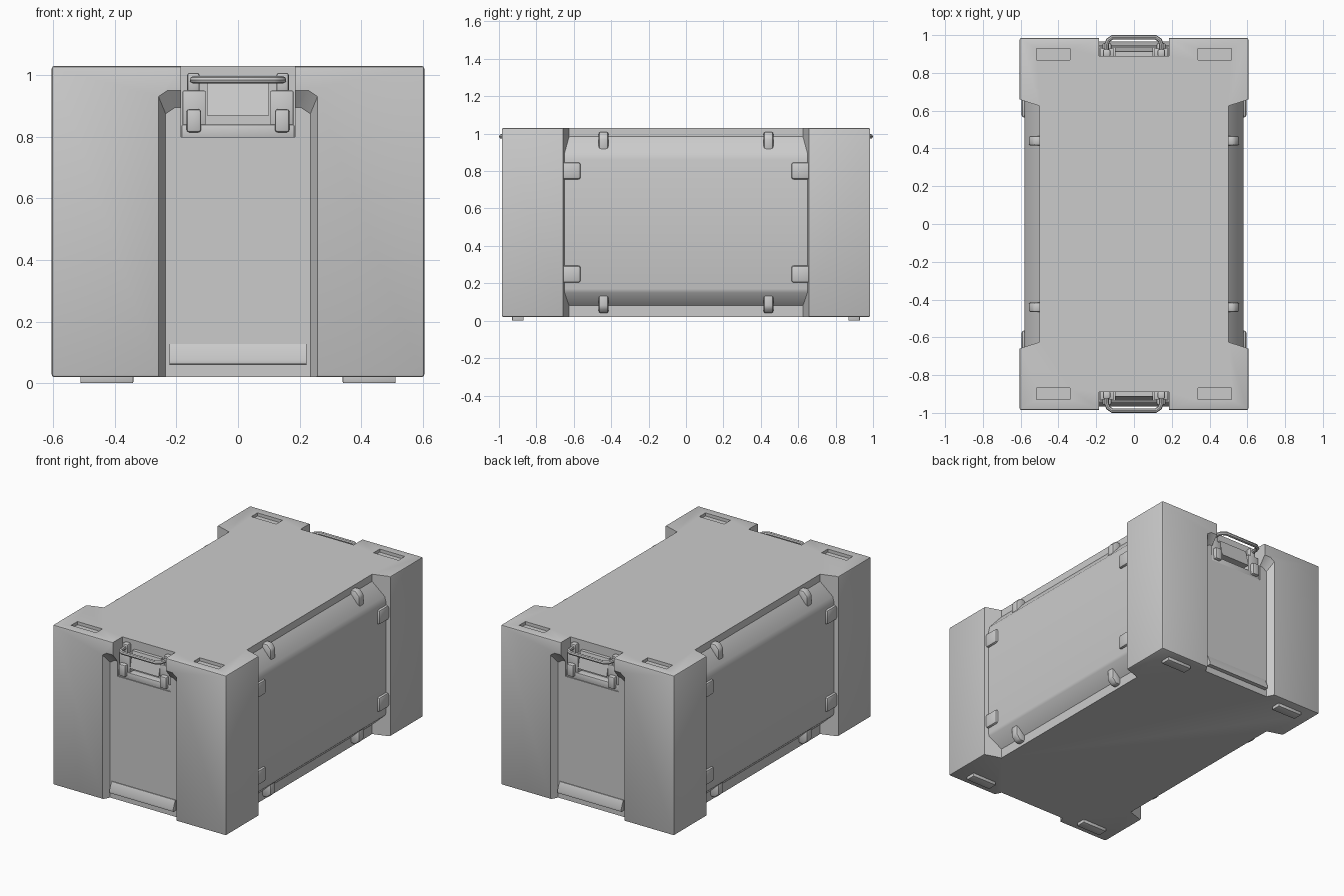
import bpy, bmesh
from mathutils import Vector

cube = bpy.data.objects.get("Cube")
if cube:
    bpy.data.objects.remove(cube, do_unlink=True)

grey = bpy.data.materials.new("light grey")
grey.use_nodes = True
tone = (0.6, 0.6, 0.6, 1)
grey.diffuse_color = tone
grey.node_tree.nodes["Principled BSDF"].inputs["Base Color"].default_value = tone

BOTTOM, TOP = 0.02, 1.03
MID = (BOTTOM + TOP) / 2


def finish(name, bm, bevel=0.0, segments=2):
    if bevel:
        bmesh.ops.bevel(bm, geom=bm.edges[:], offset=bevel, segments=segments,
                        profile=0.5, affect='EDGES', clamp_overlap=True)
    bmesh.ops.recalc_face_normals(bm, faces=bm.faces[:])
    mesh = bpy.data.meshes.new(name)
    bm.to_mesh(mesh)
    bm.free()
    mesh.materials.append(grey)
    obj = bpy.data.objects.new(name, mesh)
    bpy.context.scene.collection.objects.link(obj)
    return obj


def loft(name, ring_a, ring_b, bevel=0.0):
    """Solid between two matching rings of points."""
    bm = bmesh.new()
    a = [bm.verts.new(p) for p in ring_a]
    b = [bm.verts.new(p) for p in ring_b]
    bm.faces.new(a)
    bm.faces.new(b[::-1])
    n = len(a)
    for i in range(n):
        j = (i + 1) % n
        bm.faces.new((a[i], b[i], b[j], a[j]))
    return finish(name, bm, bevel)


def box(name, x0, x1, y0, y1, z0, z1, bevel=0.0):
    ring = [(x0, y0), (x1, y0), (x1, y1), (x0, y1)]
    return loft(name, [(x, y, z0) for x, y in ring], [(x, y, z1) for x, y in ring], bevel)


def span(s, a, b):
    """Ordered range mirrored by the sign s."""
    return sorted((s * a, s * b))


def cut(obj, cutters):
    for c in cutters:
        c.hide_render = True
        m = obj.modifiers.new("cut", 'BOOLEAN')
        m.operation, m.solver, m.object = 'DIFFERENCE', 'EXACT', c
    bpy.context.view_layer.update()
    graph = bpy.context.evaluated_depsgraph_get()
    mesh = bpy.data.meshes.new_from_object(obj.evaluated_get(graph))
    obj.modifiers.clear()
    obj.data = mesh
    for c in cutters:
        bpy.data.objects.remove(c, do_unlink=True)


parts = []

# Main case with waisted sides, end recesses, handle notches and top slots
case = box("case_body", -0.605, 0.605, -0.985, 0.985, BOTTOM, TOP, 0.008)
cutters = []
for s in (-1, 1):
    plan = [(s * 0.5, -0.625), (s * 0.5, 0.625), (s * 0.64, 0.67), (s * 0.64, -0.67)]
    cutters.append(loft("side_cutter", [(x, y, -0.1) for x, y in plan],
                        [(x, y, 1.2) for x, y in plan]))

    def end_ring(half, top, y):
        return [(-half, y, -0.1), (half, y, -0.1), (half, y, top - 0.02),
                (half - 0.03, y, top), (0.03 - half, y, top), (-half, y, top - 0.02)]
    cutters.append(loft("recess_cutter", end_ring(0.235, 0.895, s * 0.94),
                        end_ring(0.262, 0.96, s * 0.992)))
    cutters.append(box("notch_cutter", -0.185, 0.185, *span(s, 0.89, 1.1), 0.8, 1.2))
    for t in (-1, 1):
        cutters.append(box("slot_cutter", *span(t, 0.34, 0.515),
                           *span(s, 0.868, 0.93), TOP - 0.02, 1.2))
cut(case, cutters)
parts.append(case)

for s in (-1, 1):
    # Bulging side panel with sloped top and bottom
    prof = [(0.48, 0.08), (0.5, 0.08), (0.575, 0.15), (0.58, 0.17),
            (0.58, 0.86), (0.572, 0.9), (0.5, 0.985), (0.48, 0.985)]
    parts.append(loft("side_panel", [(s * x, -0.655, z) for x, z in prof],
                      [(s * x, 0.655, z) for x, z in prof]))
    for t in (-1, 1):
        # Wedge catches along the panel slopes
        wedge = [(0.48, 0.485), (0.53, 0.485), (0.556, 0.455), (0.557, 0.385), (0.48, 0.385)]
        for v in (-1, 1):
            y0, y1 = span(t, 0.415, 0.467)
            parts.append(loft("side_catch", [(s * x, y0, MID + v * z) for x, z in wedge],
                              [(s * x, y1, MID + v * z) for x, z in wedge], 0.012))
            # Corner pads on the panel
            z0, z1 = span(v, 0.23, 0.322)
            parts.append(box("corner_pad", *span(s, 0.55, 0.595), *span(t, 0.563, 0.675),
                             MID + z0, MID + z1, 0.014))
        # Feet
        parts.append(box("foot", *span(t, 0.34, 0.512), *span(s, 0.868, 0.93),
                         0, 0.04, 0.004))

for s in (-1, 1):
    # Sloped ledge at the base of the end recess
    ledge = [(0.93, 0.06), (0.965, 0.062), (0.967, 0.075), (0.945, 0.127), (0.93, 0.127)]
    parts.append(loft("end_ledge", [(-0.223, s * y, z) for y, z in ledge],
                      [(0.223, s * y, z) for y, z in ledge]))

    # Latch plate, centre flap, lugs and hinge blocks
    parts.append(box("latch_plate", -0.183, 0.183, *span(s, 0.88, 0.935), 0.795, 0.84, 0.004))
    flap = [(0.88, 0.87), (0.935, 0.87), (0.912, 0.975), (0.88, 0.975)]
    parts.append(loft("latch_flap", [(-0.1, s * y, z) for y, z in flap],
                      [(0.1, s * y, z) for y, z in flap]))
    for t in (-1, 1):
        parts.append(box("latch_lug", *span(t, 0.105, 0.18), *span(s, 0.88, 0.93),
                         0.835, 0.95, 0.004))
        parts.append(box("hinge_block", *span(t, 0.12, 0.167), *span(s, 0.9, 0.957),
                         0.815, 0.89, 0.008))
        parts.append(box("handle_knob", *span(t, 0.125, 0.165), *span(s, 0.885, 0.925),
                         0.945, 1.008, 0.008))

    # Rounded tubular carry handle
    curve = bpy.data.curves.new("carry_handle", 'CURVE')
    curve.dimensions = '3D'
    curve.bevel_depth, curve.bevel_resolution = 0.012, 2
    curve.use_fill_caps = True
    path = [(0.145, 0.905), (0.145, 0.95), (0.137, 0.973), (0.115, 0.988)]
    path += [(-x, y) for x, y in path[::-1]]
    line = curve.splines.new('POLY')
    line.points.add(len(path) - 1)
    for p, (x, y) in zip(line.points, path):
        p.co = (x, s * y, 0.985, 1)
    tube = bpy.data.objects.new("handle_path", curve)
    bpy.context.scene.collection.objects.link(tube)
    bpy.context.view_layer.update()
    mesh = bpy.data.meshes.new_from_object(
        tube.evaluated_get(bpy.context.evaluated_depsgraph_get()))
    bpy.data.objects.remove(tube, do_unlink=True)
    mesh.materials.clear()
    mesh.materials.append(grey)
    handle = bpy.data.objects.new("carry_handle", mesh)
    bpy.context.scene.collection.objects.link(handle)
    parts.append(handle)

# Smooth shading that keeps hard edges
bpy.ops.object.select_all(action='DESELECT')
for p in parts:
    p.select_set(True)
bpy.context.view_layer.objects.active = case
bpy.ops.object.shade_smooth_by_angle(angle=0.6)
